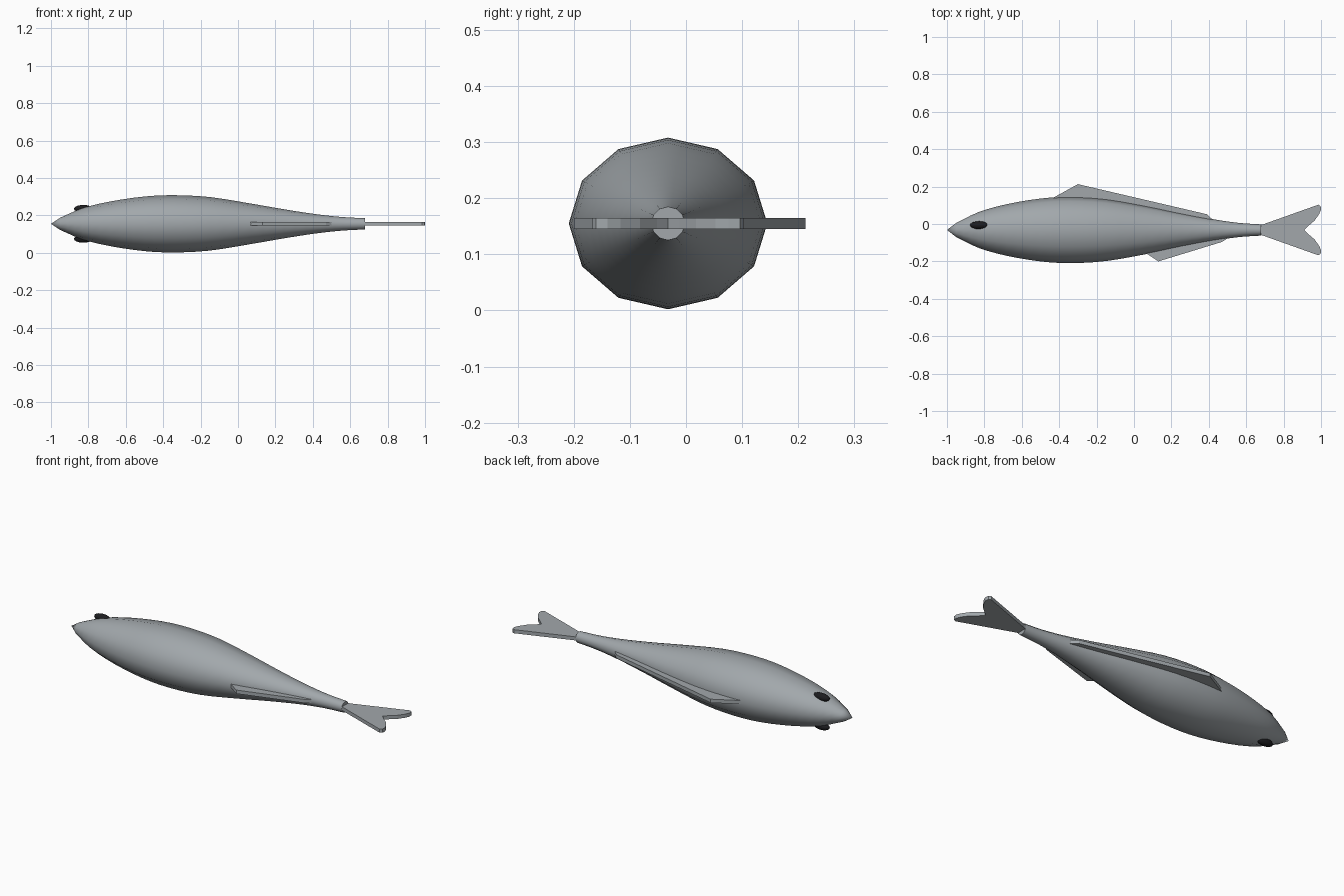
import bpy, bmesh, math
from mathutils import Matrix, Vector

if "Cube" in bpy.data.objects:
    bpy.data.objects.remove(bpy.data.objects["Cube"])

CY, CZ = -0.032, 0.155   # body axis


def material(name, rgb):
    m = bpy.data.materials.new(name)
    m.diffuse_color = (*rgb, 1)
    m.use_nodes = True
    m.node_tree.nodes["Principled BSDF"].inputs["Base Color"].default_value = m.diffuse_color
    return m


grey = material("silver grey", (0.36, 0.39, 0.41))
black = material("eye black", (0.012, 0.012, 0.014))


def finish(bm, name, mat, smooth=None):
    bmesh.ops.recalc_face_normals(bm, faces=bm.faces)
    me = bpy.data.meshes.new(name)
    bm.to_mesh(me)
    bm.free()
    ob = bpy.data.objects.new(name, me)
    bpy.context.collection.objects.link(ob)
    me.materials.append(mat)
    if smooth:
        bpy.ops.object.select_all(action='DESELECT')
        ob.select_set(True)
        bpy.context.view_layer.objects.active = ob
        bpy.ops.object.shade_smooth_by_angle(angle=math.radians(smooth))
    return ob


def spline(pts, steps):
    """Catmull-Rom curve through the points."""
    p = [Vector(q) for q in pts]
    p = [2 * p[0] - p[1]] + p + [2 * p[-1] - p[-2]]
    out = []
    for a, b, c, d in zip(p, p[1:], p[2:], p[3:]):
        for i in range(steps):
            t = i / steps
            out.append(0.5 * (2 * b + (c - a) * t + (2 * a - 5 * b + 4 * c - d) * t * t
                              + (3 * b - a - 3 * c + d) * t ** 3))
    return out + [p[-2]]


# Body: twelve-sided spindle, rows of (x, half width y, half height z)
profile = [(-0.95, 0.038, 0.033), (-0.83, 0.096, 0.084), (-0.68, 0.138, 0.12),
           (-0.5, 0.168, 0.146), (-0.34, 0.177, 0.153), (-0.15, 0.166, 0.143),
           (0.07, 0.128, 0.108), (0.25, 0.09, 0.077), (0.42, 0.058, 0.051),
           (0.56, 0.038, 0.036), (0.68, 0.03, 0.03)]
bm = bmesh.new()
rings = []
for x, ry, rz in spline(profile, 3):
    rings.append([bm.verts.new((x, CY + ry * math.cos(k * math.pi / 6),
                                CZ + rz * math.sin(k * math.pi / 6))) for k in range(12)])
for r, s in zip(rings, rings[1:]):
    for k in range(12):
        bm.faces.new((r[k], r[k - 1], s[k - 1], s[k]))
nose = bm.verts.new((-1, CY, CZ))
for k in range(12):
    bm.faces.new((nose, rings[0][k], rings[0][k - 1]))
bm.faces.new(rings[-1])
finish(bm, "body", grey, 40)


def plate(name, outline, half):
    """Flat fin extruded evenly about the body's mid plane."""
    bm = bmesh.new()
    f = bm.faces.new([bm.verts.new((x, y, CZ - half)) for x, y in outline])
    ext = bmesh.ops.extrude_face_region(bm, geom=[f])["geom"]
    bmesh.ops.translate(bm, vec=(0, 0, 2 * half),
                        verts=[v for v in ext if isinstance(v, bmesh.types.BMVert)])
    bmesh.ops.triangulate(bm, faces=[f for f in bm.faces if len(f.verts) > 4])
    finish(bm, name, grey)


# Fins
plate("back_fin", [(-0.46, 0.125), (-0.3, 0.213), (0.39, 0.052), (0.43, 0.015),
                   (0.3, -0.01), (-0.3, 0.05)], 0.01)
plate("belly_fin", [(0.04, -0.14), (0.13, -0.2), (0.47, -0.096), (0.51, -0.07),
                    (0.45, -0.05), (0.1, -0.1)], 0.01)

# Forked tail: half outline mirrored about the axis
half = [(0.66, 0.024), (0.69, 0.03), (0.985, 0.135), (0.998, 0.128), (1.0, 0.108),
        (0.99, 0.085), (0.965, 0.05), (0.93, 0.02)]
tail = [(x, CY + y) for x, y in half] + [(0.91, CY)] + [(x, CY - y) for x, y in reversed(half)]
plate("tail_fin", tail, 0.01)

# Eyes on both flanks
for side, name in ((1, "eye_upper"), (-1, "eye_lower")):
    bm = bmesh.new()
    bmesh.ops.create_uvsphere(bm, u_segments=16, v_segments=10, radius=1,
                              matrix=Matrix.Translation((-0.827, -0.006, CZ + side * 0.08))
                              @ Matrix.Diagonal((0.05, 0.021, 0.021, 1)))
    finish(bm, name, black, 60)
